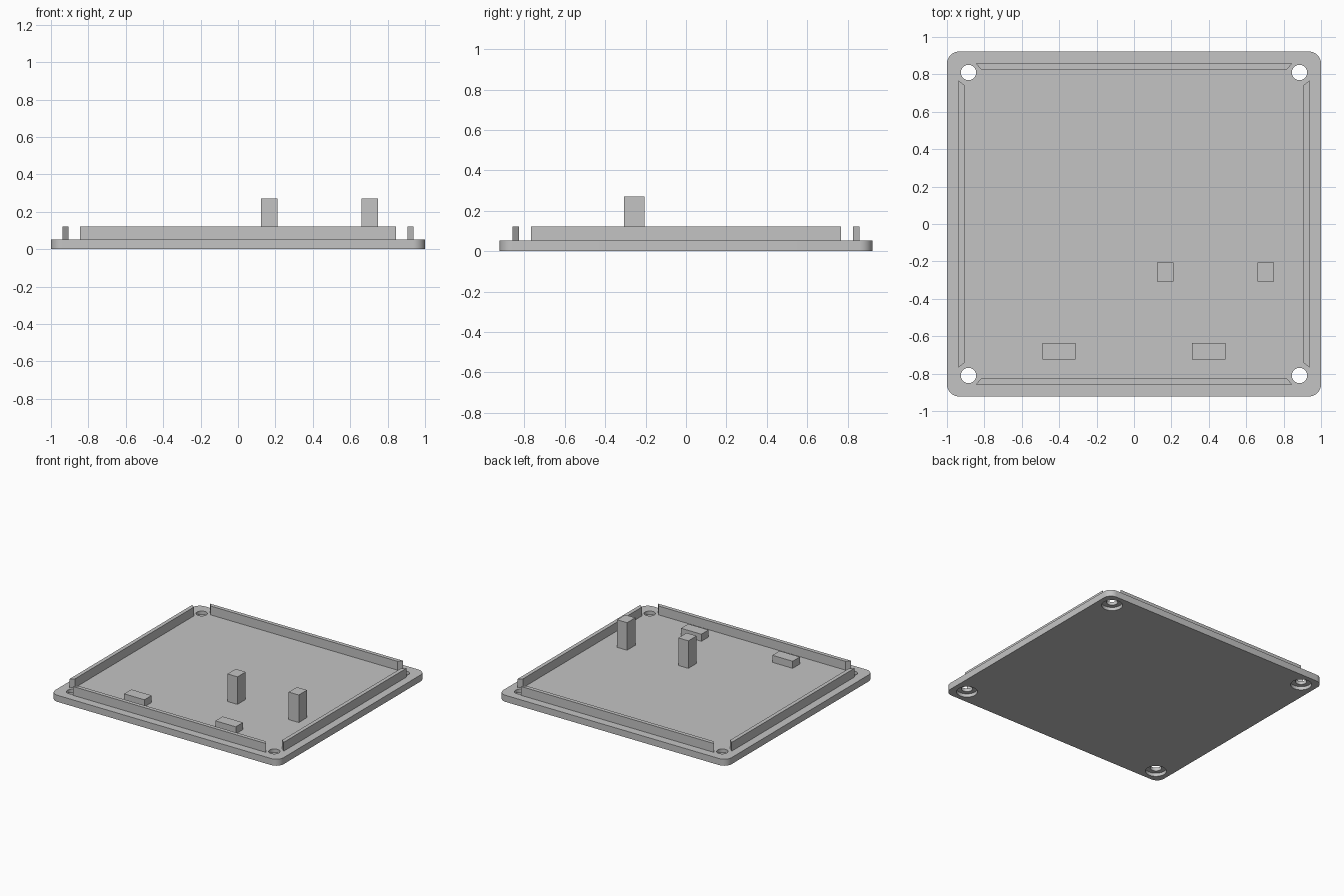
import bpy, bmesh, math

cube = bpy.data.objects.get("Cube")
if cube:
    bpy.data.objects.remove(cube, do_unlink=True)

grey = bpy.data.materials.new("plain grey")
grey.use_nodes = True
COLOR = (0.55, 0.55, 0.55, 1)
grey.diffuse_color = COLOR
grey.node_tree.nodes["Principled BSDF"].inputs["Base Color"].default_value = COLOR

PLATE_TOP, RIB_TOP = 0.052, 0.122
HALF_X, HALF_Y = 1.0, 0.922


def prism(name, outlines, z0, z1):
    """Extrude one or more closed outlines from z0 to z1."""
    bm = bmesh.new()
    for outline in outlines:
        face = bm.faces.new([bm.verts.new((x, y, z0)) for x, y in outline])
        top = bmesh.ops.extrude_face_region(bm, geom=[face])["geom"]
        for v in top:
            if isinstance(v, bmesh.types.BMVert):
                v.co.z = z1
    bmesh.ops.recalc_face_normals(bm, faces=bm.faces)
    mesh = bpy.data.meshes.new(name)
    bm.to_mesh(mesh)
    bm.free()
    mesh.materials.append(grey)
    obj = bpy.data.objects.new(name, mesh)
    bpy.context.collection.objects.link(obj)
    return obj


def arc(cx, cy, r, start, end, steps):
    return [(cx + r * math.cos(a), cy + r * math.sin(a))
            for a in (math.radians(start + (end - start) * i / steps) for i in range(steps + 1))]


def block(name, x0, x1, y0, y1, top):
    return prism(name, [[(x0, y0), (x1, y0), (x1, y1), (x0, y1)]], PLATE_TOP, top)


# Base plate with rounded corners
r = 0.065
outline = []
for i, (sx, sy) in enumerate([(1, 1), (-1, 1), (-1, -1), (1, -1)]):
    outline += arc(sx * (HALF_X - r), sy * (HALF_Y - r), r, 90 * i, 90 * i + 90, 10)
plate = prism("base_plate", [outline], 0, PLATE_TOP)

# Screw holes: narrow through-hole, wider counterbore underneath
corners = [(sx * 0.885, sy * 0.81) for sx in (-1, 1) for sy in (-1, 1)]
for name, radius, z1 in [("counterbore_cutter", 0.075, 0.026), ("hole_cutter", 0.041, 0.2)]:
    circles = [arc(x, y, radius, 0, 360, 40)[:-1] for x, y in corners]
    cutter = prism(name, circles, -0.1, z1)
    cutter.hide_render = True
    mod = plate.modifiers.new(name, "BOOLEAN")
    mod.operation, mod.solver, mod.object = "DIFFERENCE", "EXACT", cutter
    bpy.ops.object.select_all(action="DESELECT")
    bpy.context.view_layer.objects.active = plate
    plate.select_set(True)
    bpy.ops.object.modifier_apply(modifier=name)
    bpy.data.objects.remove(cutter, do_unlink=True)
bpy.ops.object.shade_smooth_by_angle(angle=math.radians(30))

# Locating ribs with mitred ends, one along each edge
THICK, MITRE = 0.031, 0.026
for name, s in [("front_rib", -1), ("back_rib", 1)]:
    o, h = s * 0.858, 0.845
    i = o - s * THICK
    prism(name, [[(-h, o), (h, o), (h - MITRE, i), (-h + MITRE, i)]], PLATE_TOP, RIB_TOP)
for name, s in [("right_rib", -1), ("left_rib", 1)]:
    o, h = s * 0.938, 0.768
    i = o - s * THICK
    prism(name, [[(o, -h), (o, h), (i, h - MITRE), (i, -h + MITRE)]], PLATE_TOP, RIB_TOP)

# Tall support posts
block("inner_post", 0.123, 0.211, -0.308, -0.205, 0.27)
block("outer_post", 0.66, 0.748, -0.308, -0.205, 0.27)

# Low spacer blocks near the front
block("right_spacer", -0.49, -0.312, -0.725, -0.635, 0.108)
block("left_spacer", 0.31, 0.488, -0.725, -0.635, 0.108)
